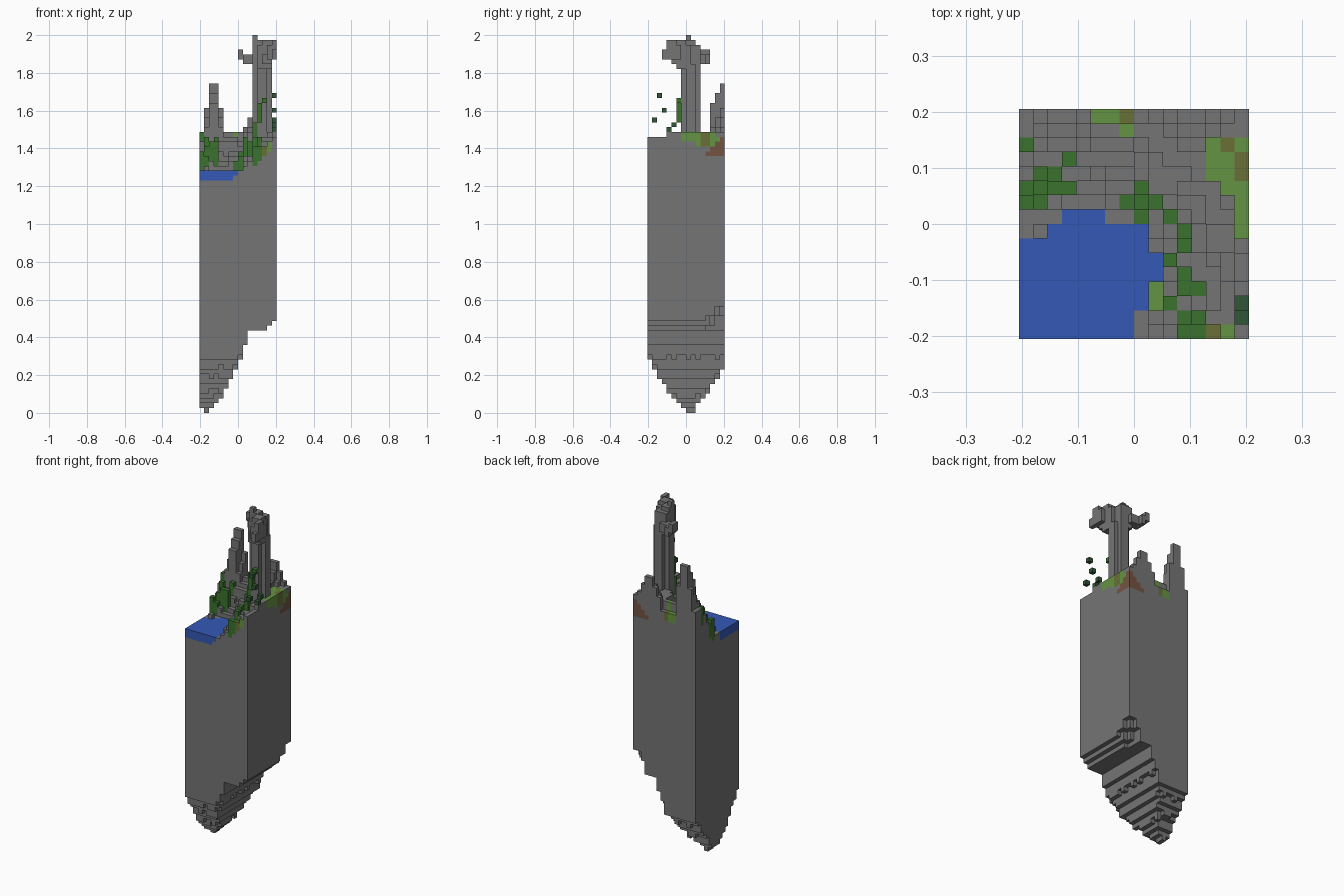
import bpy, bmesh, math, random
from mathutils import Vector

random.seed(4)
cube = bpy.data.objects.get("Cube")
if cube:
    bpy.data.objects.remove(cube)

UNIT = 2 / 78          # edge of one block
SIDE = 16              # blocks along each side
HALF = SIDE / 2


def make_material(name, srgb):
    linear = [((c / 255 + 0.055) / 1.055) ** 2.4 for c in srgb] + [1]
    mat = bpy.data.materials.new(name)
    mat.use_nodes = True
    mat.diffuse_color = linear
    mat.node_tree.nodes["Principled BSDF"].inputs["Base Color"].default_value = linear
    return mat


materials = {
    "rock": make_material("rock grey", (117, 117, 117)),
    "water": make_material("water blue", (52, 88, 182)),
    "leaf": make_material("leaf green", (59, 114, 46)),
    "grass": make_material("grass green", (100, 148, 66)),
    "olive": make_material("dry grass olive", (106, 112, 56)),
    "earth": make_material("earth brown", (116, 84, 66)),
    "vine": make_material("dark vine green", (48, 86, 54)),
}

blocks = {}            # (i, j, k) -> (part, colour)


def fill(part, colour, xs, ys, zs):
    """Fill a box of blocks; each range is (first, last)."""
    for i in range(xs[0], xs[1] + 1):
        for j in range(ys[0], ys[1] + 1):
            for k in range(zs[0], zs[1] + 1):
                blocks[i, j, k] = (part, colour)


def interpolate(points, x):
    for (x0, y0), (x1, y1) in zip(points, points[1:]):
        if x <= x1:
            return y0 + (y1 - y0) * max(0, x - x0) / (x1 - x0)
    return points[-1][1]


# Underside profiles, in blocks: across the width and across the depth
WIDTH_KEEL = [(0, 1), (1, 0), (3, 2), (5, 5), (7, 9), (9, 14), (10, 17), (13, 17), (15, 19)]
DEPTH_KEEL = [(0, 11), (2, 7.5), (4, 4.5), (6, 2), (8, 0), (9, 0), (11, 3.5), (13, 6), (15, 9)]


def underside(i, j):
    z = max(interpolate(WIDTH_KEEL, i), interpolate(DEPTH_KEEL, j))
    if i > 12 and j > 11:
        z += j - 11.5
    return round(z + random.uniform(-0.45, 0.45) * (0 < i < 10))


def in_lake(i, j):
    if i < 8:
        return j < (7 if i < 2 else 9 if 3 <= i <= 5 else 8)
    return (i == 8 and 2 <= j < 8) or (i == 9 and j in (4, 5))


def ground(i, j):
    """Height of the bank: it climbs away from the lake to a plateau."""
    h = 50 + 1.05 * max(0, i - 8) + 1.3 * max(0, j - 8)
    if i > 8 and j > 3:
        h += 0.5 * (j - 3)
    if i < 15 and j > 0:
        h += random.uniform(-0.8, 0.8)
    return max(50, min(58, round(h)))


# Main rock column with the lake let into its top
for i in range(SIDE):
    for j in range(SIDE):
        low = underside(i, j)
        if in_lake(i, j):
            fill("rock_body", "rock", (i, i), (j, j), (low, 49))
            depth = 1 if i > 6 or j > 6 else 2
            fill("lake", "water", (i, i), (j, j), (50 - depth, 49))
        else:
            fill("rock_body", "rock", (i, i), (j, j), (low, ground(i, j) - 1))


def top_of(i, j):
    return max(k for k in range(80) if (i, j, k) in blocks)


# Notch in the back rim
for i in range(5, 9):
    for k in range(56, 60):
        blocks.pop((i, 15, k), None)

# Back ridge
for i, h in zip(range(9, 15), (59, 61, 63, 63, 61, 59)):
    for j in (13, 14, 15):
        fill("back_ridge", "rock", (i, i), (j, j), (55, h - 1 - 2 * (15 - j)))

# Left tower at the back, with a raised crown
for i, h in zip(range(1, 5), (62, 66, 67, 62)):
    for j in (13, 14, 15):
        fill("back_tower", "rock", (i, i), (j, j), (52, h - (15 - j) * 2 + (i == 2)))
fill("back_tower", "rock", (2, 3), (15, 15), (60, 66))

# Tall pillar with rounded corners
fill("pillar", "rock", (12, 13), (7, 10), (52, 71))
fill("pillar", "rock", (11, 14), (8, 9), (52, 71))

# Hammer head set diagonally on the pillar
for box in (((12, 14), (6, 8), (71, 75)), ((11, 13), (8, 10), (71, 75)),
            ((13, 14), (6, 7), (76, 76)), ((11, 12), (8, 9), (76, 76)),
            ((11, 11), (8, 8), (77, 77)), ((14, 15), (4, 6), (73, 75)),
            ((15, 15), (4, 5), (76, 76)), ((15, 15), (3, 3), (73, 74)),
            ((13, 14), (5, 5), (72, 73)), ((9, 11), (10, 11), (72, 73)),
            ((8, 8), (11, 12), (73, 74)), ((9, 9), (12, 12), (72, 73))):
    fill("pillar_head", "rock", *box)

# Grass on the right shoulder, the back notch and the front bank
for i in (13, 14, 15):
    for j in range(6, 14):
        if j >= 6 + 2 * (15 - i):
            t = top_of(i, j)
            if t < 62:
                colour = "olive" if (i, j) in ((15, 11), (15, 12), (14, 13)) else "grass"
                fill("grass_shoulder", colour, (i, i), (j, j), (t - 1 - (j > 9), t))
for j in (14, 15):
    fill("grass_shoulder", "grass", (15, 15), (j, j), (55, 56))
for i, j in ((5, 15), (6, 15), (7, 15), (7, 14), (9, 2), (9, 3), (12, 0), (13, 0), (14, 0)):
    t = top_of(i, j)
    colour = "olive" if (i, j) in ((7, 15), (13, 0)) else "grass"
    fill("grass_bank", colour, (i, i), (j, j), (t - 1, t))

# Earth patch wedged into the back right corner
for i in range(12, SIDE):
    for j in range(12, SIDE):
        peak = 56 - (15 - i) - (15 - j)
        if peak >= 53:
            fill("earth_patch", "earth", (i, i), (j, j), (53, peak))

# Leafy bushes along the banks
for xs, ys in (((0, 0), (13, 13)), ((0, 3), (10, 10)), ((1, 2), (11, 11)),
               ((3, 3), (12, 12)), ((0, 1), (9, 9)), ((8, 8), (8, 10)),
               ((7, 9), (9, 9)), ((10, 10), (8, 8)), ((11, 11), (6, 7)),
               ((10, 10), (5, 5)), ((11, 11), (3, 4)), ((12, 12), (3, 3)),
               ((10, 10), (2, 2)), ((11, 12), (0, 1))):
    for i in range(xs[0], xs[1] + 1):
        for j in range(ys[0], ys[1] + 1):
            t = top_of(i, j)
            up = random.choice((0, 1, 2)) + (i < 4)
            fill("bushes", "leaf", (i, i), (j, j), (t - 1, min(57, t + up)))

# Creeper climbing the pillar
for step, k in enumerate(range(56, 65)):
    fill("creeper", "leaf", (11 + step // 4,) * 2, (6 + (step < 4),) * 2, (k, k))

# Loose dark vine tufts hanging in the air
for j, k in ((1, 60), (2, 65), (3, 62), (4, 58), (5, 59)):
    fill("vine_tufts", "vine", (15, 15), (j, j), (k, k))

# Turn the blocks of each part into one mesh of exposed faces
AXES = [Vector((1, 0, 0)), Vector((0, 1, 0)), Vector((0, 0, 1))]


def build_part(part):
    cells = {c: v[1] for c, v in blocks.items() if v[0] == part}
    colours = sorted(set(cells.values()))
    bm = bmesh.new()
    corners = {}

    def corner(p):
        key = tuple(round(c) for c in p)
        if key not in corners:
            x, y, z = key
            corners[key] = bm.verts.new(((x - HALF) * UNIT, (y - HALF) * UNIT, z * UNIT))
        return corners[key]

    for cell, colour in cells.items():
        base = Vector(cell)
        for a in range(3):
            u, v = AXES[(a + 1) % 3], AXES[(a + 2) % 3]
            for sign in (0, 1):
                near = base + AXES[a] * (2 * sign - 1)
                if tuple(int(c) for c in near) in blocks:
                    continue
                o = base + AXES[a] * sign
                loop = [o, o + u, o + u + v, o + v]
                face = bm.faces.new([corner(p) for p in (loop if sign else loop[::-1])])
                face.material_index = colours.index(colour)
    bmesh.ops.dissolve_limit(bm, angle_limit=math.radians(1), verts=bm.verts,
                             edges=bm.edges, delimit={"MATERIAL"})
    mesh = bpy.data.meshes.new(part)
    bm.to_mesh(mesh)
    bm.free()
    for colour in colours:
        mesh.materials.append(materials[colour])
    bpy.context.collection.objects.link(bpy.data.objects.new(part, mesh))


for part in sorted({v[0] for v in blocks.values()}):
    build_part(part)
